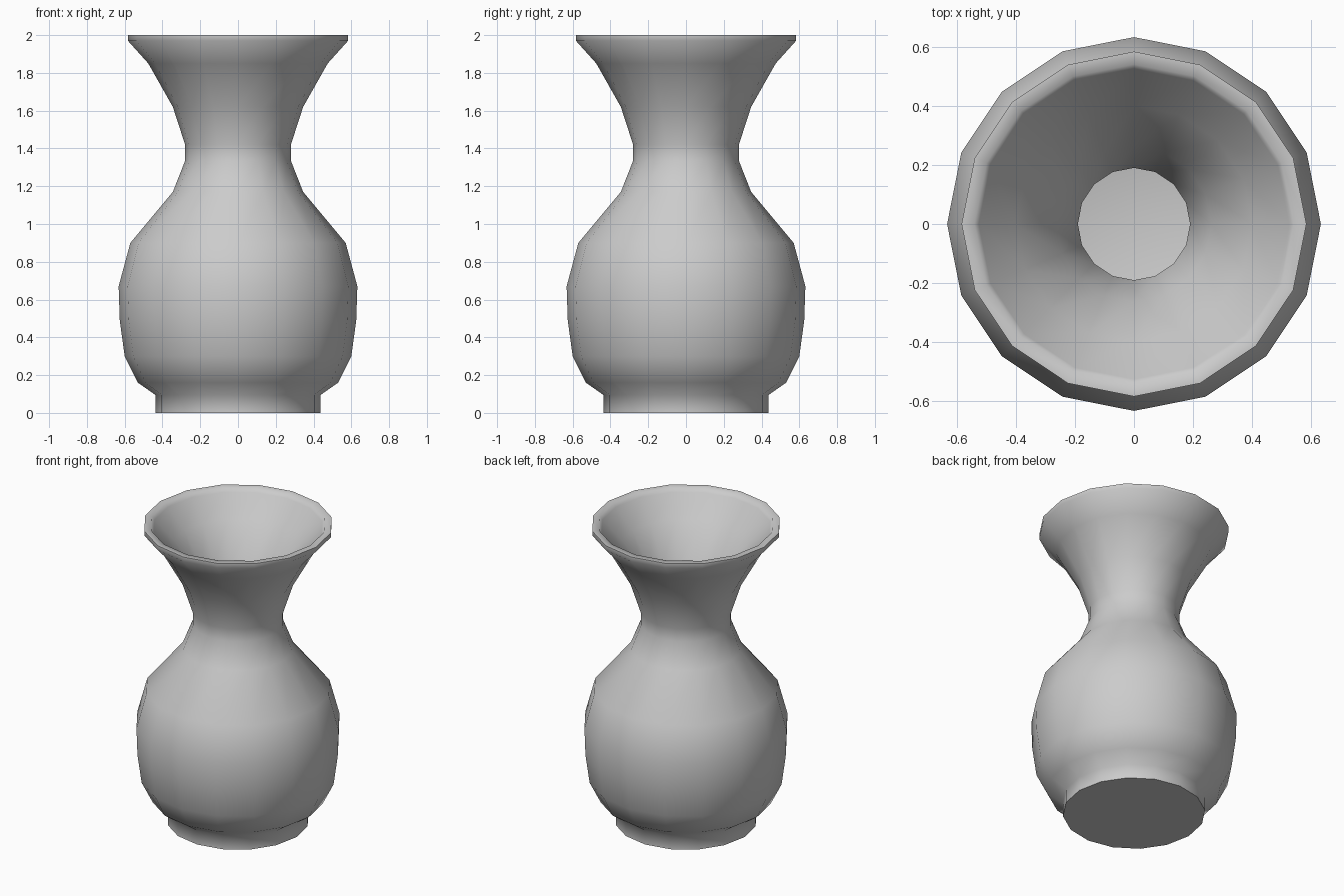
import bpy, bmesh, math

if "Cube" in bpy.data.objects:
    bpy.data.objects.remove(bpy.data.objects["Cube"])

SIDES = 16

# Outer wall, from the foot up to the rim (radius, height)
outer = [(0, 0), (0.437, 0), (0.437, 0.095), (0.53, 0.16), (0.60, 0.30),
         (0.626, 0.49), (0.632, 0.67), (0.57, 0.90), (0.345, 1.17),
         (0.28, 1.335), (0.28, 1.42), (0.345, 1.62), (0.475, 1.85),
         (0.583, 1.97), (0.583, 2.0)]
# Inner wall, from the rim down to the hollow floor
inner = [(0.54, 2.0), (0.525, 1.975), (0.40, 1.85), (0.262, 1.62), (0.19, 1.43),
         (0.19, 1.32), (0.26, 1.13), (0.48, 0.87), (0.54, 0.66),
         (0.535, 0.50), (0.515, 0.33), (0.46, 0.21), (0.40, 0.17), (0, 0.17)]


def lathe(name, profile):
    bm = bmesh.new()
    verts = [bm.verts.new((r, 0, z)) for r, z in profile]
    edges = [bm.edges.new(pair) for pair in zip(verts, verts[1:])]
    bmesh.ops.spin(bm, geom=verts + edges, cent=(0, 0, 0), axis=(0, 0, 1),
                   angle=math.tau, steps=SIDES, use_merge=False)
    bmesh.ops.remove_doubles(bm, verts=bm.verts, dist=0.0005)
    bmesh.ops.recalc_face_normals(bm, faces=bm.faces)
    mesh = bpy.data.meshes.new(name)
    bm.to_mesh(mesh)
    bm.free()
    obj = bpy.data.objects.new(name, mesh)
    bpy.context.collection.objects.link(obj)
    return obj


# Vase: one hollow turned body
vase = lathe("vase", outer + inner)
bpy.context.view_layer.objects.active = vase
vase.select_set(True)
bpy.ops.object.shade_smooth_by_angle(angle=math.radians(60))
